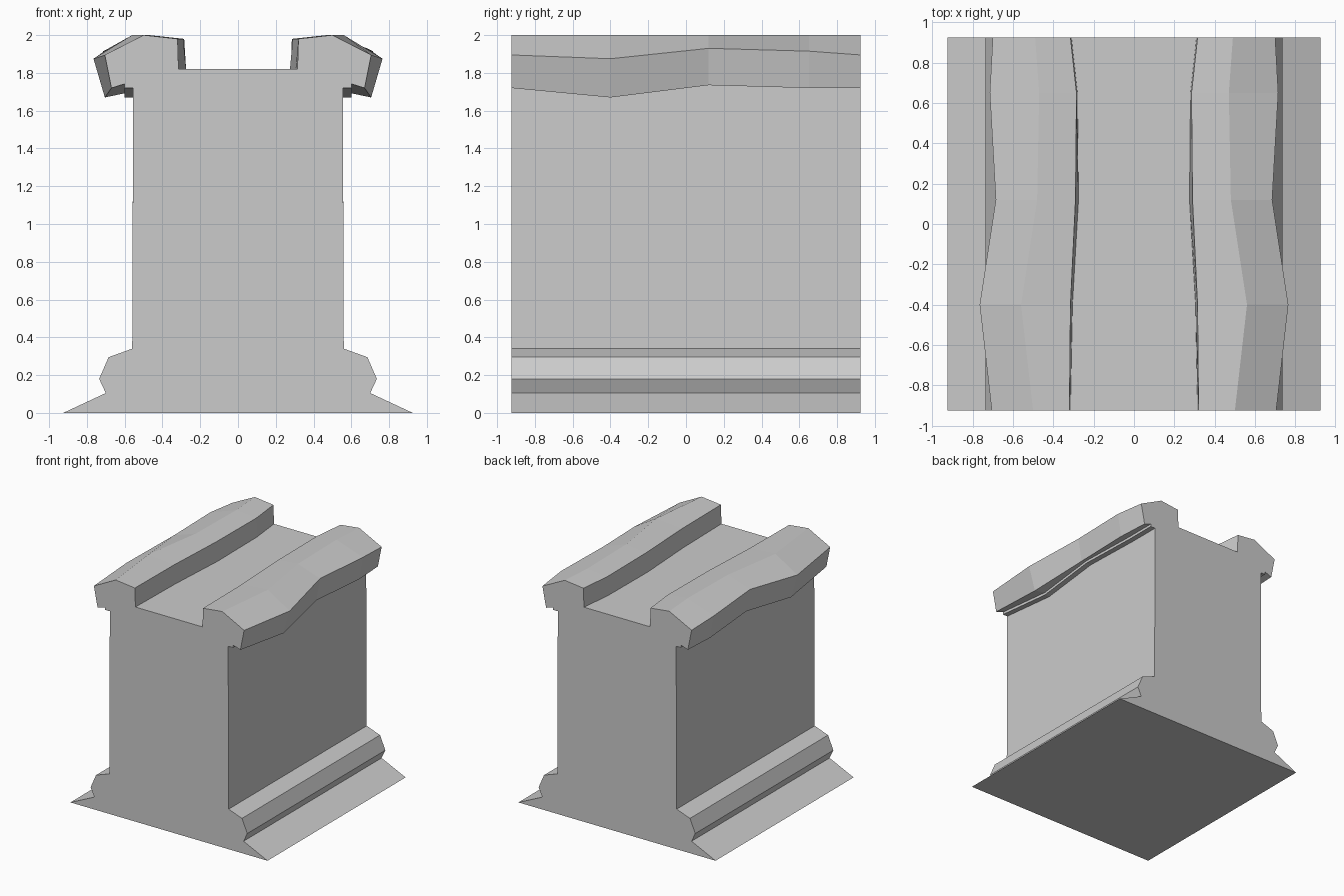
import bpy
import bmesh

cube = bpy.data.objects.get("Cube")
if cube:
    bpy.data.objects.remove(cube, do_unlink=True)

stone = bpy.data.materials.new("grey stone")
stone.use_nodes = True
GREY = (0.6, 0.6, 0.6, 1)
stone.diffuse_color = GREY
stone.node_tree.nodes["Principled BSDF"].inputs["Base Color"].default_value = GREY

# Straight half profile of the plinth, moulding and shaft, from the ground up
PLINTH = [(0.925, 0), (0.70, 0.105), (0.735, 0.18), (0.685, 0.295), (0.56, 0.34)]

# Worn coping along the wall:
# y, lip x, lip z, edge x, edge z, ridge x, groove top x, groove foot x
STATIONS = [
    (-0.925, 0.67, 1.72, 0.705, 1.895, 0.50, 0.32, 0.315),
    (-0.40, 0.705, 1.67, 0.765, 1.875, 0.56, 0.315, 0.305),
    (0.12, 0.65, 1.735, 0.685, 1.93, 0.48, 0.29, 0.275),
    (0.65, 0.68, 1.72, 0.715, 1.915, 0.47, 0.285, 0.28),
    (0.925, 0.665, 1.72, 0.70, 1.895, 0.49, 0.315, 0.31),
]


def section(lip_x, lip_z, edge_x, edge_z, ridge_x, groove_top, groove_foot):
    """Closed cross-section, mirrored left to right."""
    half = PLINTH + [
        (0.555, lip_z), (0.60, lip_z), (0.60, lip_z + 0.022),  # drip step
        (lip_x, lip_z), (edge_x, edge_z), (ridge_x, 2.0),      # coping
        (groove_top, 1.98), (groove_foot, 1.82),               # walkway
    ]
    return half + [(-x, z) for x, z in reversed(half)]


# Loft the sections along the wall and close both ends
bm = bmesh.new()
rings = [[bm.verts.new((x, y, z)) for x, z in section(*shape)]
         for y, *shape in STATIONS]
for near, far in zip(rings, rings[1:]):
    for i in range(len(near)):
        j = (i + 1) % len(near)
        bm.faces.new((near[i], near[j], far[j], far[i]))
bm.faces.new(rings[0])
bm.faces.new(reversed(rings[-1]))
bmesh.ops.recalc_face_normals(bm, faces=bm.faces)

mesh = bpy.data.meshes.new("wall_segment")
bm.to_mesh(mesh)
bm.free()
mesh.materials.append(stone)
wall = bpy.data.objects.new("wall_segment", mesh)
bpy.context.collection.objects.link(wall)
